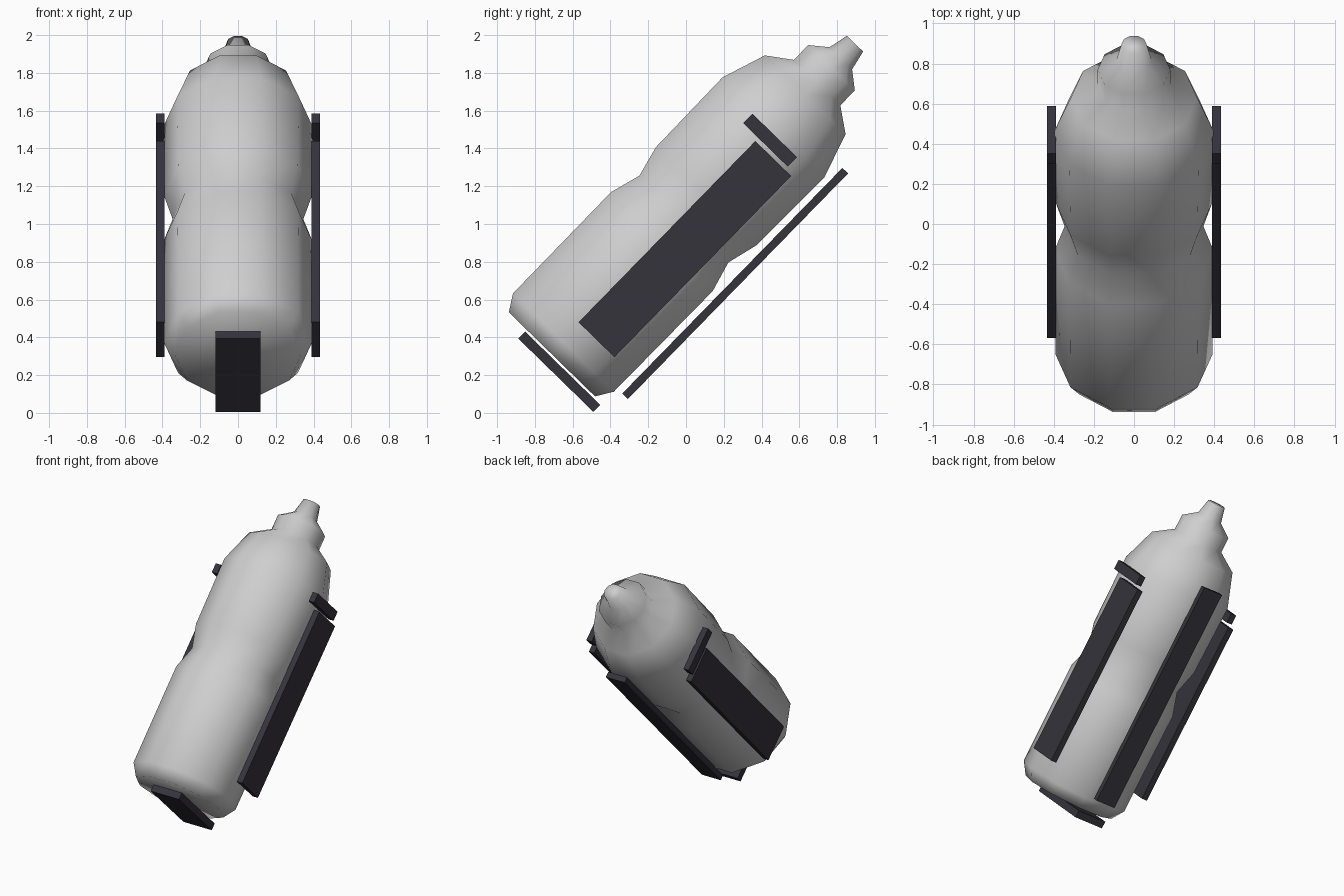
import bpy, bmesh, math
from mathutils import Matrix, Vector

if "Cube" in bpy.data.objects:
    bpy.data.objects.remove(bpy.data.objects["Cube"])


def material(name, rgb):
    m = bpy.data.materials.new(name)
    m.use_nodes = True
    m.diffuse_color = (*rgb, 1)
    m.node_tree.nodes["Principled BSDF"].inputs["Base Color"].default_value = (*rgb, 1)
    return m


GREY = material("light grey", (0.62, 0.62, 0.62))
DARK = material("dark charcoal", (0.036, 0.033, 0.045))
TILT = Matrix.Rotation(math.radians(-44.3), 4, "X")  # the whole bottle leans back


def add_object(name, bm, mat, centre):
    bmesh.ops.recalc_face_normals(bm, faces=bm.faces)
    mesh = bpy.data.meshes.new(name)
    bm.to_mesh(mesh)
    bm.free()
    mesh.materials.append(mat)
    ob = bpy.data.objects.new(name, mesh)
    ob.matrix_world = Matrix.Translation(centre) @ TILT
    bpy.context.collection.objects.link(ob)
    return ob


def box(name, centre, size):
    bm = bmesh.new()
    bmesh.ops.create_cube(bm, size=1)
    bmesh.ops.scale(bm, vec=Vector(size), verts=bm.verts)
    return add_object(name, bm, DARK, centre)


# Ten-sided bottle: (height along axis, radius) from base to nozzle tip
PROFILE = [(0, .335), (.087, .392), (.834, .395), (1.0, .346), (1.17, .391),
           (1.68, .397), (1.92, .314), (2.01, .181), (2.12, .181),
           (2.19, .088), (2.298, .063)]
SIDES = 10
bm = bmesh.new()
rings = []
for h, r in PROFILE:
    angles = [math.tau * i / SIDES for i in range(SIDES)]
    rings.append([bm.verts.new((r * math.cos(a), r * math.sin(a), h)) for a in angles])
for low, high in zip(rings, rings[1:]):
    for i in range(SIDES):
        j = (i + 1) % SIDES
        bm.faces.new((low[i], low[j], high[j], high[i]))
bm.faces.new(rings[0])
bm.faces.new(rings[-1])
for f in bm.faces:
    f.smooth = True
add_object("bottle", bm, GREY, (0, -.71, .31))

# Side panels with a short bar above each
for side, x in (("left", .412), ("right", -.412)):
    box(side + "_panel", (x, -.006, .867), (.045, .265, 1.34))
    box(side + "_bar", (x, .445, 1.444), (.045, .33, .07))

# Strip along the back and plate under the base
box("back_strip", (0, .26, .685), (.16, .042, 1.669))
box("base_plate", (0, -.671, .218), (.24, .556, .052))
